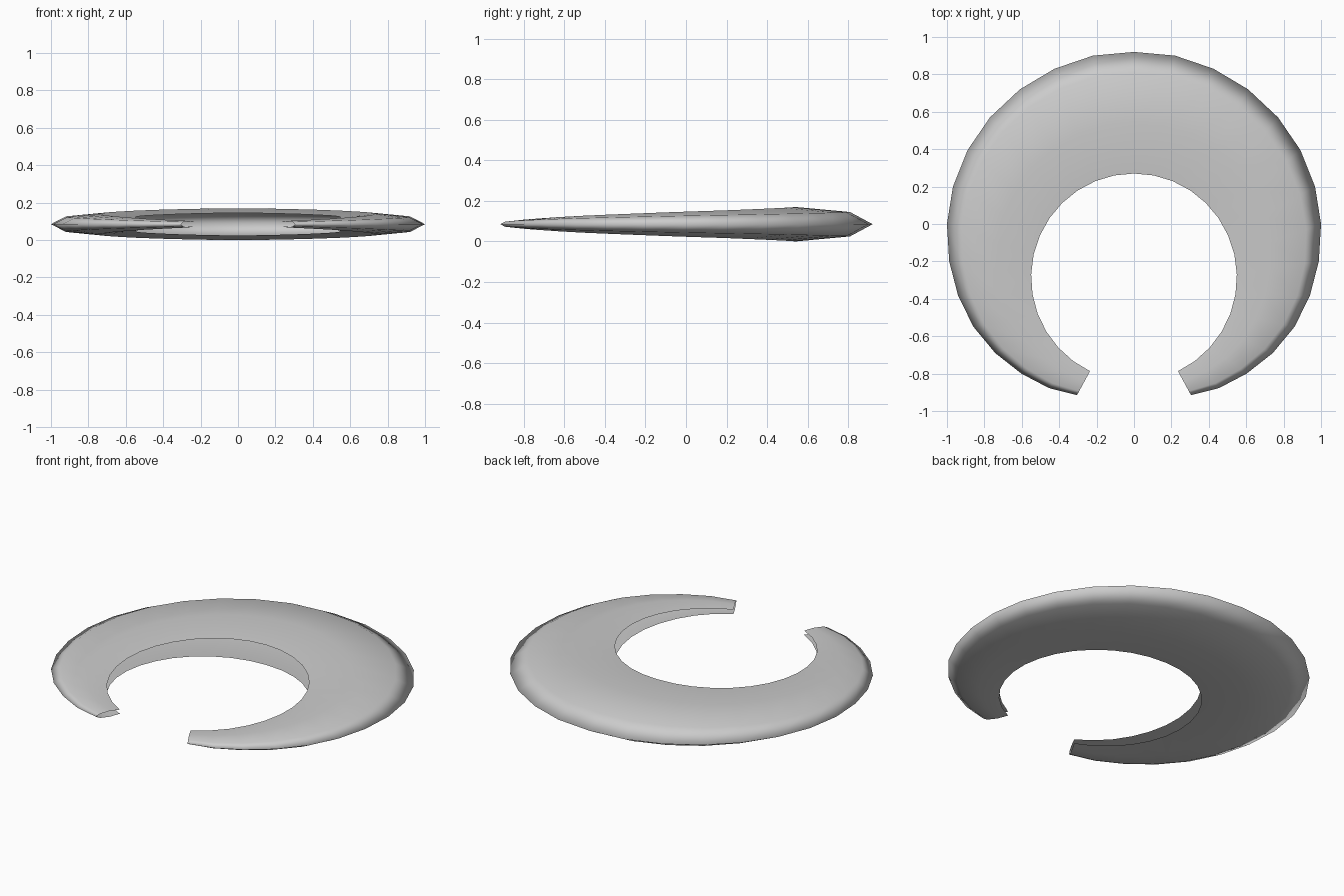
import bpy, bmesh, math

if "Cube" in bpy.data.objects:
    bpy.data.objects.remove(bpy.data.objects["Cube"])

# Outer outline of the right half, back centre to front tip
OUTER = [(0, .92), (.22, .90), (.425, .83), (.61, .72), (.77, .57), (.89, .395),
         (.968, .2), (1.0, 0), (.988, -.2), (.94, -.385), (.858, -.55),
         (.742, -.69), (.602, -.80), (.455, -.877), (.305, -.915)]
N = len(OUTER) - 1
CENTRE_Z = 0.085

# Open C-shaped section: an eight-sided ellipse without its inner corner
# (fraction from inner to outer edge, fraction of half thickness)
S = math.sqrt(0.5)
SECTION = [((math.cos(a) + S) / (1 + S), math.sin(a))
           for a in (math.radians(d) for d in (135, 90, 45, 0, -45, -90, -135))]


def inner_point(i):
    """Point on the round inner opening."""
    a = math.radians(90 - 154.7 * i / N)
    return .55 * math.cos(a), -.285 + .555 * math.sin(a)


bm = bmesh.new()
rings = []
for k in range(-N, N + 1):
    i, side = abs(k), (1 if k >= 0 else -1)
    ox, oy = OUTER[i]
    ix, iy = inner_point(i)
    width = math.hypot(ox - ix, oy - iy)
    half = width * (.119 + .0118 * max(0, 1 - i / 5))
    half = min(half, CENTRE_Z)
    rings.append([bm.verts.new((side * (ix + (ox - ix) * u),
                                iy + (oy - iy) * u,
                                CENTRE_Z + half * v)) for u, v in SECTION])

# Skin the sections into a hollow shell, open along the inside and at the tips
for a, b in zip(rings, rings[1:]):
    for j in range(len(SECTION) - 1):
        bm.faces.new((a[j], a[j + 1], b[j + 1], b[j]))
bmesh.ops.recalc_face_normals(bm, faces=bm.faces)
bm.faces.ensure_lookup_table()
# The first strip is on the top side, so it must face up
if bm.faces[0].normal.z < 0:
    bmesh.ops.reverse_faces(bm, faces=bm.faces)
for f in bm.faces:
    f.smooth = True

mesh = bpy.data.meshes.new("crescent_shell")
bm.to_mesh(mesh)
bm.free()
shell = bpy.data.objects.new("crescent_shell", mesh)
bpy.context.collection.objects.link(shell)
